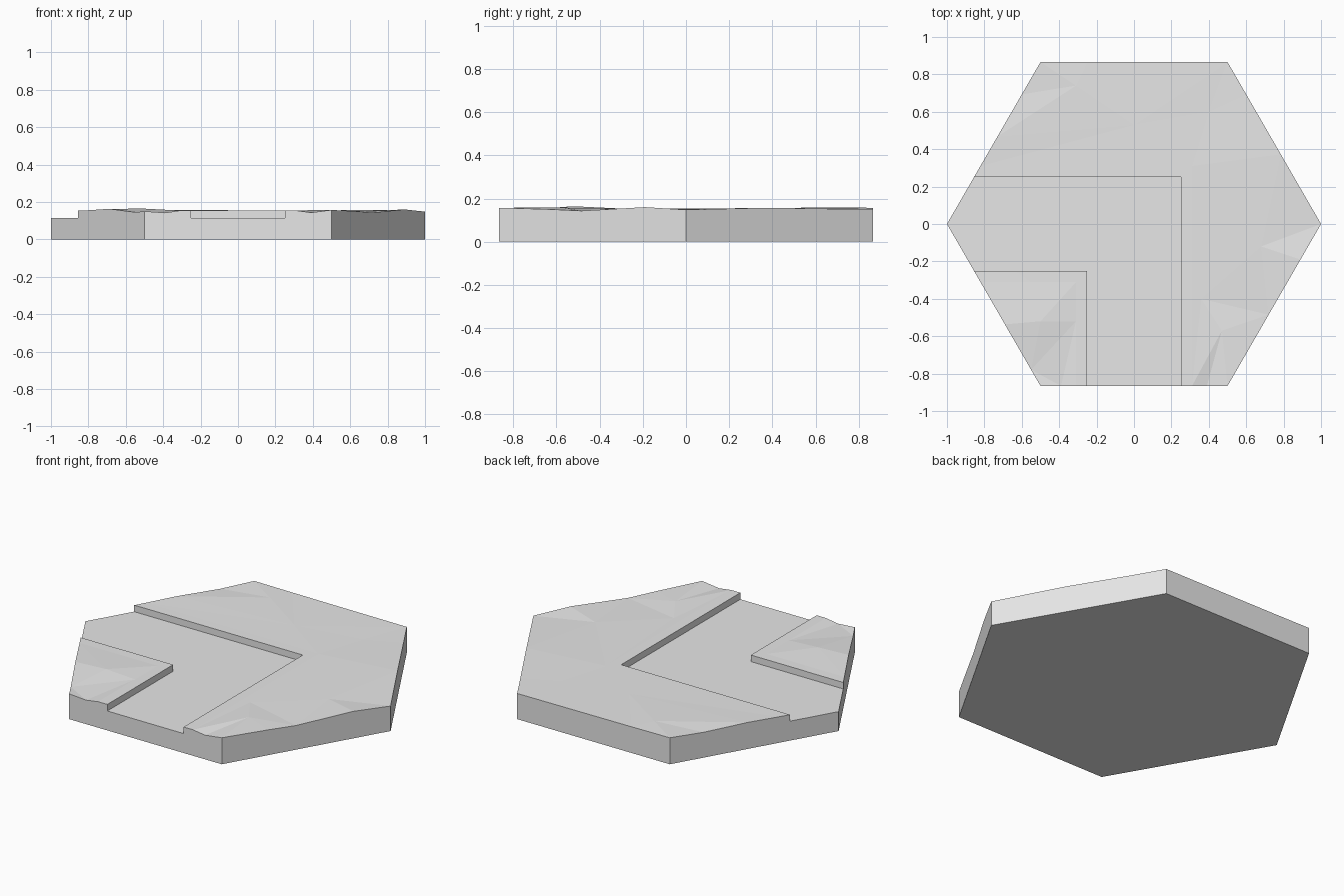
import bpy
import bmesh
from math import cos, sin, radians
from mathutils import Vector
from mathutils.geometry import delaunay_2d_cdt

RIM = 0.154          # ground height beside the road
ROAD = 0.115         # road surface height
HALF = 0.25          # half the road width
STRIP = 0.31         # outer limit of the level verge

default_cube = bpy.data.objects.get("Cube")
if default_cube:
    bpy.data.objects.remove(default_cube, do_unlink=True)

# One plain grey for the whole tile
grey = bpy.data.materials.new("plain_grey")
grey.use_nodes = True
grey.diffuse_color = (0.8, 0.8, 0.8, 1)
grey.node_tree.nodes["Principled BSDF"].inputs["Base Color"].default_value = (0.8, 0.8, 0.8, 1)


def make_object(name, bm):
    bmesh.ops.recalc_face_normals(bm, faces=bm.faces[:])
    mesh = bpy.data.meshes.new(name)
    bm.to_mesh(mesh)
    bm.free()
    mesh.materials.append(grey)
    obj = bpy.data.objects.new(name, mesh)
    bpy.context.collection.objects.link(obj)
    return obj


def extrude_up(bm, faces, height):
    result = bmesh.ops.extrude_face_region(bm, geom=faces)
    verts = [v for v in result["geom"] if isinstance(v, bmesh.types.BMVert)]
    bmesh.ops.translate(bm, verts=verts, vec=(0, 0, height))
    return verts


# Hexagon corners, counter-clockwise from the -x corner
corners = [Vector((cos(radians(a)), sin(radians(a)))) for a in range(180, 540, 60)]
corner_heights = [0.15, 0.15, 0.157, 0.148, 0.152, 0.157]

# Uneven rim: (fraction along the side, height) for each side in turn
rim_points = [
    [(0.358, RIM), (0.62, 0.163), (0.9, 0.145)],
    [(0.11, 0.142), (0.19, RIM), (0.81, RIM), (0.89, 0.143)],
    [(0.27, 0.15), (0.44, 0.143), (0.78, 0.16)],
    [(0.43, 0.157), (0.8, 0.152)],
    [(0.75, 0.155)],
    [(0.2, 0.15), (0.46, 0.157), (0.642, RIM)],
]
points, heights = [], []
for i, side in enumerate(rim_points):
    start, end = corners[i], corners[(i + 1) % len(corners)]
    for t, z in [(0, corner_heights[i])] + side:
        points.append(start.lerp(end, t))
        heights.append(z)
outline = list(range(len(points)))

# Gentle bumps and hollows inside the tile
bumps = [
    (-STRIP, -STRIP, RIM), (STRIP, STRIP, RIM), (-STRIP, -0.52, RIM),
    (-0.5, -0.52, 0.164), (-0.55, -STRIP, RIM),
    (0.47, -0.57, 0.158), (0.68, -0.12, 0.15), (0.36, -0.4, 0.152),
    (0.4, 0.6, 0.152), (-0.31, 0.74, 0.158), (0, 0.53, 0.155),
]
for x, y, z in bumps:
    points.append(Vector((x, y)))
    heights.append(z)


def nearest(x, y):
    return min(range(len(points)), key=lambda k: (points[k] - Vector((x, y))).length)


# Creases where the level verge meets the uneven ground
creases = []
for s in (-STRIP, STRIP):
    middle = nearest(s, s)
    creases += [(nearest(-0.82, s), middle), (middle, nearest(s, -0.866))]

flat, _, tris, origins, _, _ = delaunay_2d_cdt(points, creases, [outline], 1, 1e-5)

# Tile body: uneven triangulated top with straight sides and a flat base
bm = bmesh.new()
verts = [bm.verts.new((p.x, p.y, 0)) for p in flat]
for tri in tris:
    bm.faces.new([verts[k] for k in tri])
bm.verts.index_update()
top_heights = {v.index: heights[o[0]] if o else RIM for v, o in zip(verts, origins)}
base_verts = list(verts)
top_faces = bm.faces[:]
extruded = bmesh.ops.extrude_face_region(bm, geom=top_faces, use_keep_orig=True)
top_verts = [v for v in extruded["geom"] if isinstance(v, bmesh.types.BMVert)]
for v in top_verts:
    source = min(base_verts, key=lambda b: (b.co.xy - v.co.xy).length)
    v.co.z = top_heights[source.index]
base_edges = [e for e in bm.edges if all(v.co.z == 0 for v in e.verts)]
base_inner = [e for e in base_edges if all(all(v.co.z == 0 for v in f.verts) for f in e.link_faces)]
bmesh.ops.dissolve_edges(bm, edges=base_inner, use_verts=False)
loose = [v for v in bm.verts if not v.link_faces]
bmesh.ops.delete(bm, geom=loose, context="VERTS")
tile = make_object("hexagon_tile", bm)

# Sunken road: an L-shaped cutter leaving through two sides
bm = bmesh.new()
profile = [(-2, -HALF), (-HALF, -HALF), (-HALF, -2), (HALF, -2), (HALF, HALF), (-2, HALF)]
road = bm.faces.new([bm.verts.new((x, y, ROAD)) for x, y in profile])
extrude_up(bm, [road], 0.3)
cutter = make_object("road_cutter", bm)
cutter.hide_render = True

cut = tile.modifiers.new("road_cut", "BOOLEAN")
cut.operation = "DIFFERENCE"
cut.solver = "EXACT"
cut.object = cutter
bpy.context.view_layer.objects.active = tile
bpy.ops.object.modifier_apply(modifier=cut.name)
bpy.data.objects.remove(cutter, do_unlink=True)
